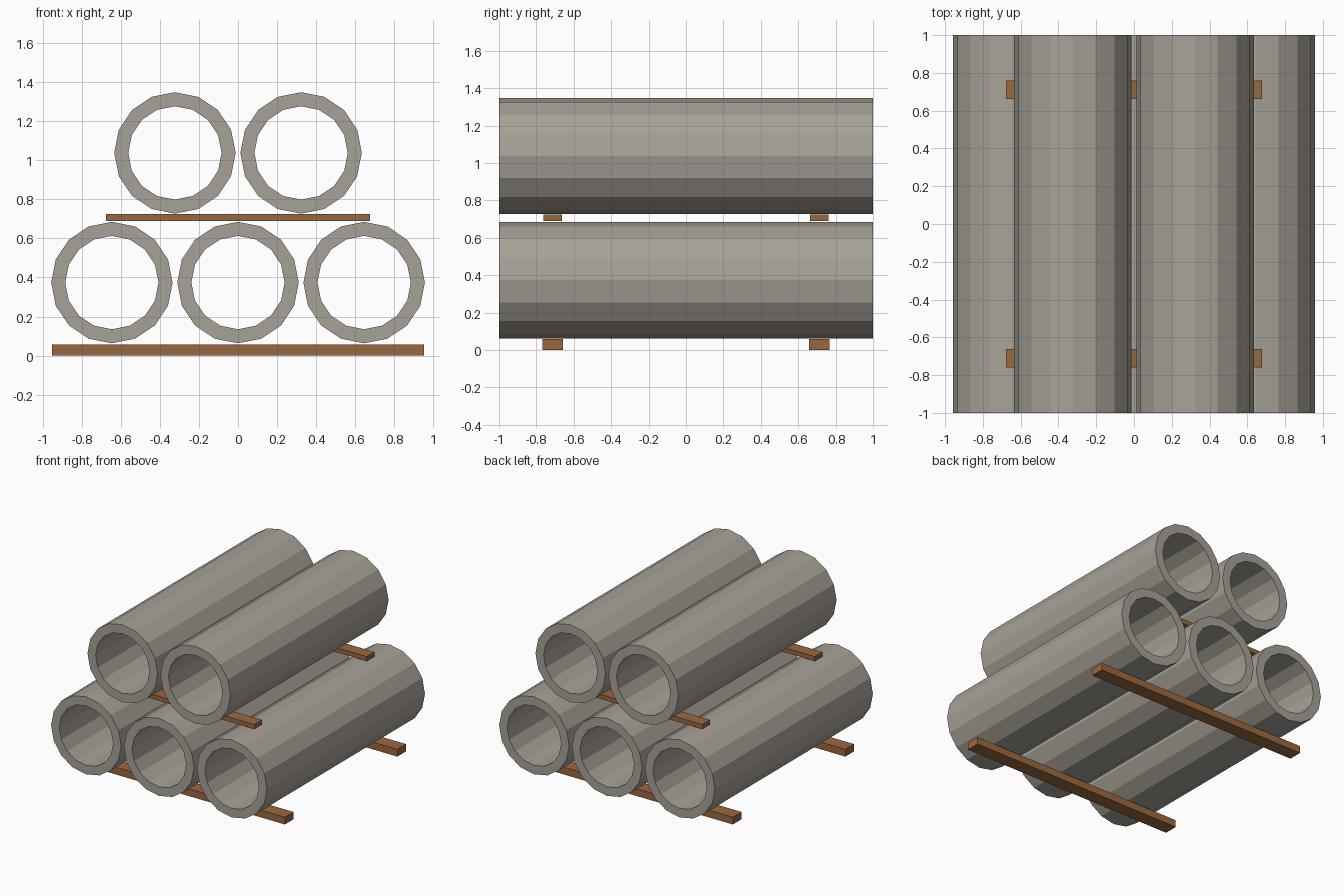
import bpy, bmesh, math

cube = bpy.data.objects.get("Cube")
if cube:
    bpy.data.objects.remove(cube)

SIDES = 16
OUTER, INNER = 0.311, 0.239


def make_material(name, color):
    mat = bpy.data.materials.new(name)
    mat.use_nodes = True
    mat.diffuse_color = color
    mat.node_tree.nodes["Principled BSDF"].inputs["Base Color"].default_value = color
    return mat


def add_object(name, bm, mat, location):
    bmesh.ops.recalc_face_normals(bm, faces=bm.faces)
    mesh = bpy.data.meshes.new(name)
    bm.to_mesh(mesh)
    bm.free()
    mesh.materials.append(mat)
    obj = bpy.data.objects.new(name, mesh)
    obj.location = location
    bpy.context.collection.objects.link(obj)


def pipe(name, x, z):
    # Four rings (outer front, outer back, inner back, inner front) joined in a loop
    bm = bmesh.new()
    rings = []
    for radius, y in ((OUTER, -1), (OUTER, 1), (INNER, 1), (INNER, -1)):
        angles = [math.tau * i / SIDES for i in range(SIDES)]
        rings.append([bm.verts.new((radius * math.cos(a), y, radius * math.sin(a)))
                      for a in angles])
    for ring, following in zip(rings, rings[1:] + rings[:1]):
        for i in range(SIDES):
            j = (i + 1) % SIDES
            bm.faces.new((ring[i], ring[j], following[j], following[i]))
    add_object(name, bm, concrete, (x, 0, z))


def beam(name, size, y, z):
    bm = bmesh.new()
    bmesh.ops.create_cube(bm, size=1)
    bmesh.ops.scale(bm, vec=size, verts=bm.verts)
    add_object(name, bm, wood, (0, y, z))


concrete = make_material("grey concrete", (0.39, 0.36, 0.31, 1))
wood = make_material("brown wood", (0.32, 0.14, 0.05, 1))

# Lower row of three pipes, upper row of two
for side, x in (("right", -0.646), ("middle", 0), ("left", 0.646)):
    pipe(f"lower_pipe_{side}", x, 0.374)
for side, x in (("right", -0.323), ("left", 0.323)):
    pipe(f"upper_pipe_{side}", x, 1.038)

# Wooden beams under each row
for end, y in (("front", -0.712), ("back", 0.712)):
    beam(f"ground_beam_{end}", (1.904, 0.11, 0.058), y, 0.029)
    beam(f"spacer_beam_{end}", (1.354, 0.098, 0.036), y, 0.707)
